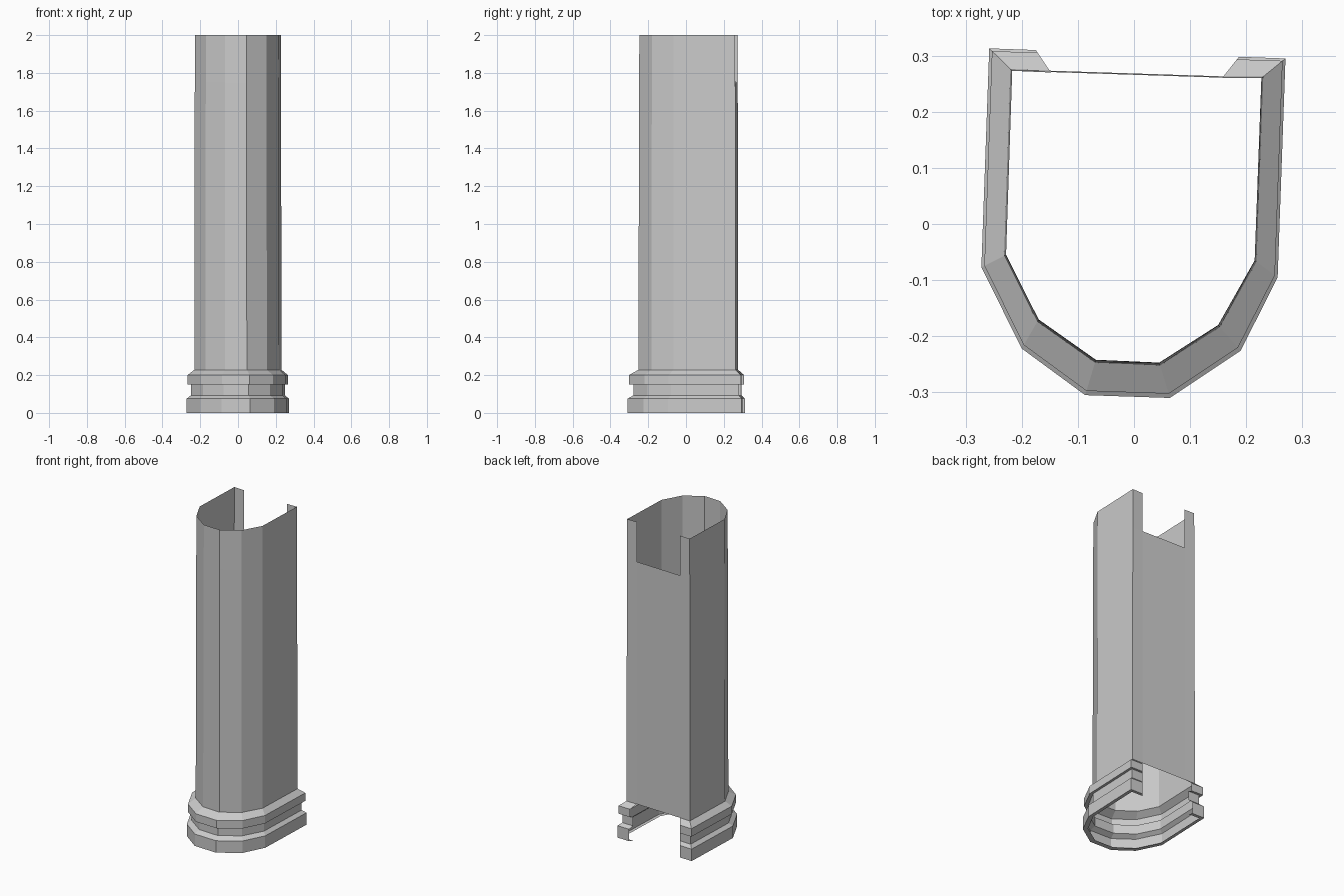
import bpy, bmesh

if "Cube" in bpy.data.objects:
    bpy.data.objects.remove(bpy.data.objects["Cube"])

# Plan outlines running from back left, round the front, to back right
INNER = [(-0.148, 0.27), (-0.217, 0.273), (-0.228, -0.055), (-0.17, -0.17),
         (-0.068, -0.242), (0.045, -0.247), (0.15, -0.18), (0.215, -0.065),
         (0.227, 0.26), (0.157, 0.26)]
OUTER = [(-0.175, 0.31), (-0.258, 0.313), (-0.272, -0.077), (-0.2, -0.222),
         (-0.087, -0.305), (0.064, -0.31), (0.19, -0.226), (0.256, -0.095),
         (0.27, 0.295), (0.187, 0.298)]


def loft(name, profile, wall=False):
    """Sweep (blend, z) profile round the plan; blend 0 = inner, 1 = outer."""
    bm = bmesh.new()
    rows = [[bm.verts.new((a[0] + (b[0] - a[0]) * t, a[1] + (b[1] - a[1]) * t, z))
             for a, b in zip(INNER, OUTER)] for t, z in profile]
    for lo, hi in zip(rows, rows[1:]):
        for i in range(len(lo) - 1):
            bm.faces.new((lo[i], lo[i + 1], hi[i + 1], hi[i]))
    if wall:  # back wall below the notch
        lo, hi = rows[0], rows[1]
        bm.faces.new((lo[-1], lo[0], hi[0], hi[-1]))
    mesh = bpy.data.meshes.new(name)
    bm.to_mesh(mesh)
    bm.free()
    obj = bpy.data.objects.new(name, mesh)
    bpy.context.collection.objects.link(obj)
    return obj


# Shaft: thin shell with a notch at the top of the back
loft("shaft", [(0.08, 0.228), (0.02, 1.75), (0.0, 2.0)], wall=True)

# Base moulding: two stepped rings, open at the back
loft("base_moulding", [(0.5, 0.0), (1.0, 0.0), (1.0, 0.075), (0.5, 0.093),
                       (0.5, 0.15), (0.88, 0.15), (0.88, 0.2), (0.08, 0.228)])
